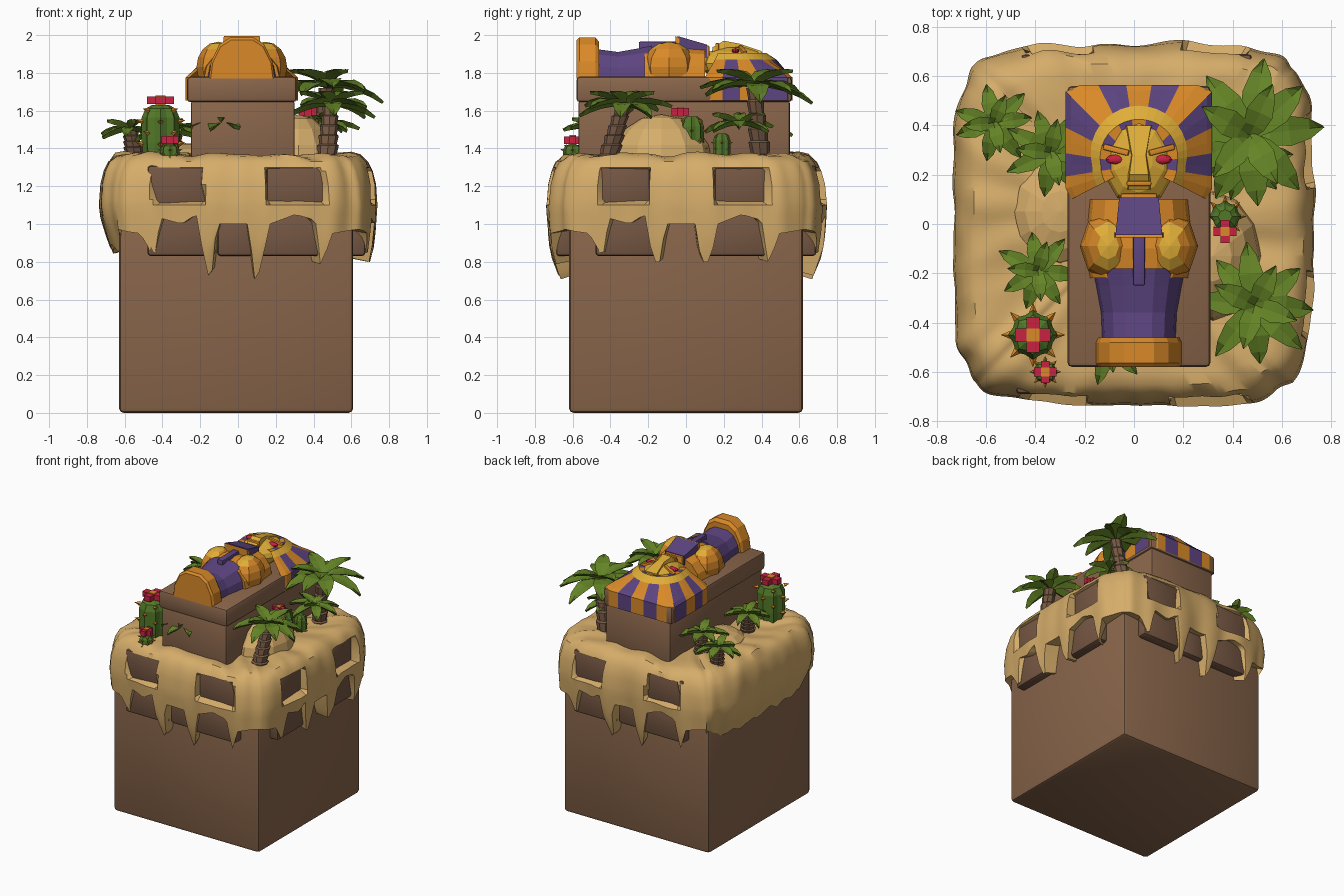
import bpy, bmesh, math, random
from mathutils import Vector, Matrix, noise

if "Cube" in bpy.data.objects:
    bpy.data.objects.remove(bpy.data.objects["Cube"])
random.seed(4)

def mat(name, r, g, b):
    m = bpy.data.materials.new(name)
    m.diffuse_color = [((c / 255 + .055) / 1.055) ** 2.4 for c in (r, g, b)] + [1]
    m.use_nodes = True
    m.node_tree.nodes["Principled BSDF"].inputs["Base Color"].default_value = m.diffuse_color
    return m
BASE, STONE = mat("earth brown", 138, 102, 75), mat("brick brown", 118, 87, 67)
SAND, LEAF = mat("sand", 214, 173, 106), mat("leaf green", 100, 132, 38)
CACT, TRUNK = mat("cactus green", 82, 120, 40), mat("trunk brown", 120, 90, 68)
RED, ORANGE = mat("flower red", 200, 34, 66), mat("orange", 218, 138, 40)
GOLD, PURPLE = mat("gold", 224, 174, 56), mat("purple", 92, 68, 128)
CX = .02  # centre of the coffin in x

def finish(name, bm, mats, smooth=None):
    bmesh.ops.recalc_face_normals(bm, faces=bm.faces)
    me = bpy.data.meshes.new(name)
    bm.to_mesh(me); bm.free()
    ob = bpy.data.objects.new(name, me)
    bpy.context.collection.objects.link(ob)
    for m in mats: me.materials.append(m)
    if smooth:
        bpy.ops.object.select_all(action='DESELECT')
        ob.select_set(True); bpy.context.view_layer.objects.active = ob
        bpy.ops.object.shade_smooth_by_angle(angle=math.radians(smooth))
    return ob

def loft(bm, rings, mi=0):
    """Skin closed rings of points and cap both ends."""
    vs = [[bm.verts.new(p) for p in r] for r in rings]
    n, fs = len(vs[0]), []
    for a, b in zip(vs, vs[1:]):
        fs += [bm.faces.new((a[i], a[(i + 1) % n], b[(i + 1) % n], b[i])) for i in range(n)]
    fs += [bm.faces.new(vs[0]), bm.faces.new(vs[-1])]
    for f in fs: f.material_index = mi

def box_into(bm, x0, x1, y0, y1, z0, z1, mi=0):
    loft(bm, [[(x0, y0, z), (x1, y0, z), (x1, y1, z), (x0, y1, z)] for z in (z0, z1)], mi)

def box(name, x0, x1, y0, y1, z0, z1, m, bev=.02):
    bm = bmesh.new()
    box_into(bm, x0, x1, y0, y1, z0, z1)
    bmesh.ops.bevel(bm, geom=bm.edges[:], offset=bev, segments=2, profile=.5, affect='EDGES')
    return finish(name, bm, [m], 40)

def ball(name, c, s, m, seg=10, top=None):
    bm = bmesh.new()
    bmesh.ops.create_uvsphere(bm, u_segments=seg, v_segments=8, radius=1,
                              matrix=Matrix.Translation(c) @ Matrix.Diagonal((*s, 1)))
    if top:  # lighter colour on faces that look up
        bm.normal_update()
        for f in bm.faces: f.material_index = int(f.normal.z > .8)
    return finish(name, bm, [m, top] if top else [m])

# ground block and bricks on three sides
box("ground_block", -.63, .61, -.62, .62, 0, 1.3, BASE, .025)
rows = [(-.48, -.12, .83, 1.06, .69), (.09, .46, .83, 1.06, .69), (-.11, .08, .83, 1.06, .665),
        (-.48, -.16, 1.08, 1.31, .69), (.15, .46, 1.08, 1.31, .69)]
for a, b, z0, z1, d in rows:
    box("front_brick", a, b, -d, -.58, z0, z1, STONE)
    box("back_brick", -b, -a, .58, d, z0, z1, STONE)
    if d > .68: box("right_brick", .57, d - .015, a, b - .03, z0, z1, STONE)

# sand cap: columns round a soft square, each ending in its own drip
DRIPS = [(-.8, .98), (-.55, .95), (-.47, .82), (-.42, 1.03), (-.3, 1.0), (-.22, 1.05), (-.16, .66), (-.11, 1.0),
         (.05, 1.0), (.105, .66), (.17, 1.0), (.3, 1.05), (.41, 1.02), (.46, .78), (.51, .95), (.8, .98)]
SHAPE = [(.6, .64), (.7, .66), (.83, .71), (.95, .725), (1.1, .735), (1.25, .725), (1.33, .685), (1.4, .65)]
def lerp(t, x):
    for (a, b), (c, d) in zip(t, t[1:]):
        if x <= c: return b + (d - b) * (x - a) / (c - a)
    return t[-1][1]

cols, N = [], 60
for k in range(4):
    for i in range(N):
        u = -1 + 2 * i / N
        x, y = [(u, -1), (1, u), (-u, 1), (-1, -u)][k]
        f = (abs(x) ** 5 + abs(y) ** 5) ** -.2
        s = u * .73
        rim = lerp(DRIPS, s)
        if k % 2: rim = max(rim, .8)
        if k == 3: rim = .87 + .05 * noise.noise((s * 8, 0, 0))
        col = []
        zs = [1.33, 1.3, 1.28, 1.21, 1.13, 1.1] + [1.08 + (rim - 1.08) * t for t in (.25, .5, .75, 1)]
        for z in zs:
            r = lerp(SHAPE, z) + .02 * noise.noise((x * 5, y * 5, z * 1.5))
            wob = .03 * noise.noise((s * 12, k, z * 5))
            if k < 3 and 1.11 < z < 1.295 and (-.47 < s + wob < -.19 or .17 < s + wob < .45):
                r -= .07  # windows where the bricks come through
            elif k == 3 and z < 1.05: r -= .25 * (1.05 - z)
            col.append((x * f * r, y * f * r, z))
        top = [(x * f * r, y * f * r, z + .03 * noise.noise((x * 4, y * 4, r * 3)))
               for r, z in ((.3, 1.36), (.5, 1.36), (.6, 1.37), (.65, 1.36))]
        cols.append(top + col + [(x * f * .6, y * f * .6, rim + .02)])
bm = bmesh.new()
loft(bm, [[c[j] for c in cols] for j in range(len(cols[0]))])
finish("sand_cap", bm, [SAND], 35)
ball("sand_mound", (.32, -.13, 1.32), (.2, .27, .26), SAND, 12)
ball("sand_heap_left", (-.3, .05, 1.33), (.2, .22, .1), SAND, 12)

# coffin chest and lid
box("coffin_chest", -.25, .30, -.57, .55, 1.28, 1.65, BASE, .012)
box("coffin_lid", -.27, .31, -.58, .56, 1.645, 1.78, BASE, .018)

# lid figure: arched sections along y
ARCH = [(1, 0), (.93, .4), (.68, .8), (.35, .97), (-.35, .97), (-.68, .8), (-.93, .4), (-1, 0)]
def arch(y, w, z1, z0=1.77):
    return [(CX + a * w, y, z0 + b * (z1 - z0)) for a, b in ARCH]
def arched(name, secs, m):
    bm = bmesh.new()
    loft(bm, [arch(*s) for s in secs])
    finish(name, bm, [m])
arched("foot_end", [(-.58, .165, 1.98), (-.565, .175, 1.995), (-.48, .175, 1.995), (-.46, .165, 1.97)], ORANGE)
arched("wrapped_legs", [(-.47, .15, 1.93), (-.36, .155, 1.915), (-.25, .175, 1.935), (-.18, .19, 1.95)], PURPLE)
arched("torso", [(-.22, .2, 1.93), (-.1, .22, 1.95), (.1, .2, 1.93)], ORANGE)
box("sash", CX - .025, CX + .025, -.25, 0, 1.9, 1.965, PURPLE, .008)
for s in (-1, 1):
    ball("folded_arm", (CX + s * .125, -.09, 1.83), (.115, .14, .135), ORANGE, 8, GOLD)

# headdress: striped fan from the face out to the lid edge
bm = bmesh.new()
segs = 26
fan = []
for i in range(segs + 1):
    a = math.radians(-27 + 234 * i / segs)
    c, s = math.cos(a), math.sin(a)
    e = min(.297 / max(abs(c), 1e-6), (.325 if s > 0 else .14) / max(abs(s), 1e-6))
    P = lambda r, z: bm.verts.new((CX + c * r, .24 + s * r, z))
    fan.append([P(.09, 1.9), P(.155 + .03 * max(s, 0), 1.905), P(.19 + .05 * max(s, 0), 1.87),
                P(e * .93, 1.795), P(e, 1.775), P(e, 1.655)])
for i in range(segs):
    for j in range(5):
        f = bm.faces.new((fan[i][j], fan[i + 1][j], fan[i + 1][j + 1], fan[i][j + 1]))
        f.material_index = 2 if j == 1 else (0 if (i // 2) % 2 == 0 else 1)
finish("striped_headdress", bm, [ORANGE, PURPLE, GOLD])

# face, brow, nose, chin, eyes and beard
ball("face", (CX, .26, 1.85), (.15, .19, .09), GOLD, 10)
bm = bmesh.new()
loft(bm, [[(CX - w, y, 1.86), (CX + w, y, 1.86), (CX + w * .7, y, z), (CX - w * .7, y, z)]
          for y, w, z in ((.14, .06, 1.935), (.2, .055, 1.97), (.28, .04, 1.955), (.4, .07, 1.915))])
finish("nose_and_brow", bm, [GOLD])
box("chin_band", CX - .075, CX + .075, .09, .125, 1.84, 1.945, ORANGE, .01)
box("mouth", CX - .05, CX + .05, .155, .175, 1.88, 1.958, ORANGE, .006)
for s in (-1, 1):
    ball("eye", (CX + s * .095, .262, 1.915), (.04, .02, .016), RED, 8)
    b = box("eyebrow", -.055, .055, -.012, .012, -.015, .015, ORANGE, .005)
    b.location = (CX + s * .09, .3, 1.915); b.rotation_euler = (0, s * .3, s * .25)
bm = bmesh.new()
for y0, y1, g, m in ((-.045, .11, 0, 0), (-.055, -.035, .012, 1)):
    loft(bm, [[(CX - w - g, y, 1.88), (CX + w + g, y, 1.88), (CX + w, y, z), (CX - w, y, z)]
              for y, w, z in ((y0, .095, 1.995), (y1, .08 if m == 0 else .095, 1.95 if m == 0 else 1.98))], m)
finish("beard", bm, [PURPLE, ORANGE])

# leafy plants, some on ringed trunks
def leaf(bm, p, az, el, L, w):
    p, side, rings = Vector(p), Vector((-math.sin(az), math.cos(az), 0)), []
    for t, k in zip((0, .25, .5, .78, 1), (.25, .8, 1, .65, .03)):
        e = el - 1.0 * t
        d = Vector((math.cos(az) * math.cos(e), math.sin(az) * math.cos(e), math.sin(e)))
        up = d.cross(side)
        if t: p = p + d * L * (t - last)
        last = t
        rings.append([p + side * w * k + up * .012, p + up * .008 * k, p - side * w * k + up * .012,
                      p - up * .016 * k - up * .004])
    loft(bm, rings)

def plant(name, head, R, n, base=None):
    bm = bmesh.new()
    for i in range(n):
        az = 6.283 * i / n + random.uniform(-.15, .15)
        leaf(bm, head, az, .45 + random.uniform(-.15, .2), R * random.uniform(.95, 1.1), R * .2)
        if i % 2: leaf(bm, head, az + .4, .95, R * .8, R * .18)
    finish(name + "_leaves", bm, [LEAF])
    if base:
        bm = bmesh.new()
        a, b, rings = Vector(base), Vector(head), []
        for i in range(6):
            for t, r in ((i / 6, .042), ((i + .85) / 6, .052)):
                c = a.lerp(b, t)
                r *= 1.25 - .45 * t
                rings.append([c + Vector((r * math.cos(q * .785), r * math.sin(q * .785), 0)) for q in range(8)])
        loft(bm, rings)
        finish(name + "_trunk", bm, [TRUNK])

plant("front_right_palm", (.49, -.33, 1.63), .25, 8, (.47, -.42, 1.32))
plant("back_right_palm", (.47, .36, 1.73), .31, 9, (.41, .4, 1.3))
plant("right_bush", (.46, .28, 1.53), .19, 7)
plant("left_bush", (-.34, .29, 1.5), .19, 7, (-.34, .3, 1.32))
plant("left_palm", (-.57, .41, 1.5), .17, 7, (-.54, .41, 1.32))
plant("left_front_bush", (-.39, -.19, 1.48), .17, 7, (-.39, -.2, 1.32))
plant("front_sprig", (-.1, -.48, 1.51), .17, 7)

# cacti with ribs, spikes and a cross-shaped flower
def cactus(name, x, y, z0, z1, r, flower=True, off=0):
    bm, h = bmesh.new(), z1 - z0
    loft(bm, [[(x + r * k * (1 - .14 * (q % 2)) * math.cos(q * math.pi / 8),
                y + r * k * (1 - .14 * (q % 2)) * math.sin(q * math.pi / 8), z0 + h * t) for q in range(16)]
              for t, k in ((0, .85), (.4, 1), (.8, 1), (.94, .8), (1, .45))])
    for i in range(4):
        for q in range(0, 16, 4):
            a = (q + 2 * (i % 2)) * math.pi / 8
            d = Vector((math.cos(a), math.sin(a), .25))
            M = Matrix.Translation(Vector((x, y, z0 + h * (.3 + .18 * i))) + d * r * 1.12)
            g = bmesh.ops.create_cone(bm, segments=4, radius1=r * .16, radius2=0, depth=r * .4, cap_ends=True,
                                      matrix=M @ d.to_track_quat('Z', 'Y').to_matrix().to_4x4())
            for f in {f for v in g['verts'] for f in v.link_faces}: f.material_index = 1
    if flower:
        p, c, yo = max(r * .72, .045), max(r * .26, .018), y + off
        box_into(bm, x - p, x + p, yo - c, yo + c, z1 + .005, z1 + .045, 2)
        box_into(bm, x - c, x + c, yo - p, yo + p, z1 + .004, z1 + .044, 2)
        box_into(bm, x - c, x + c, yo - c, yo + c, z1, z1 + .05, 1)
    finish(name, bm, [CACT, ORANGE, RED])
cactus("tall_cactus", -.41, -.45, 1.3, 1.63, .1)
cactus("small_cactus", -.36, -.6, 1.3, 1.42, .05)
cactus("right_cactus", .37, .03, 1.3, 1.57, .065, True, -.06)
cactus("right_small_cactus", .4, .19, 1.3, 1.48, .045, False)
